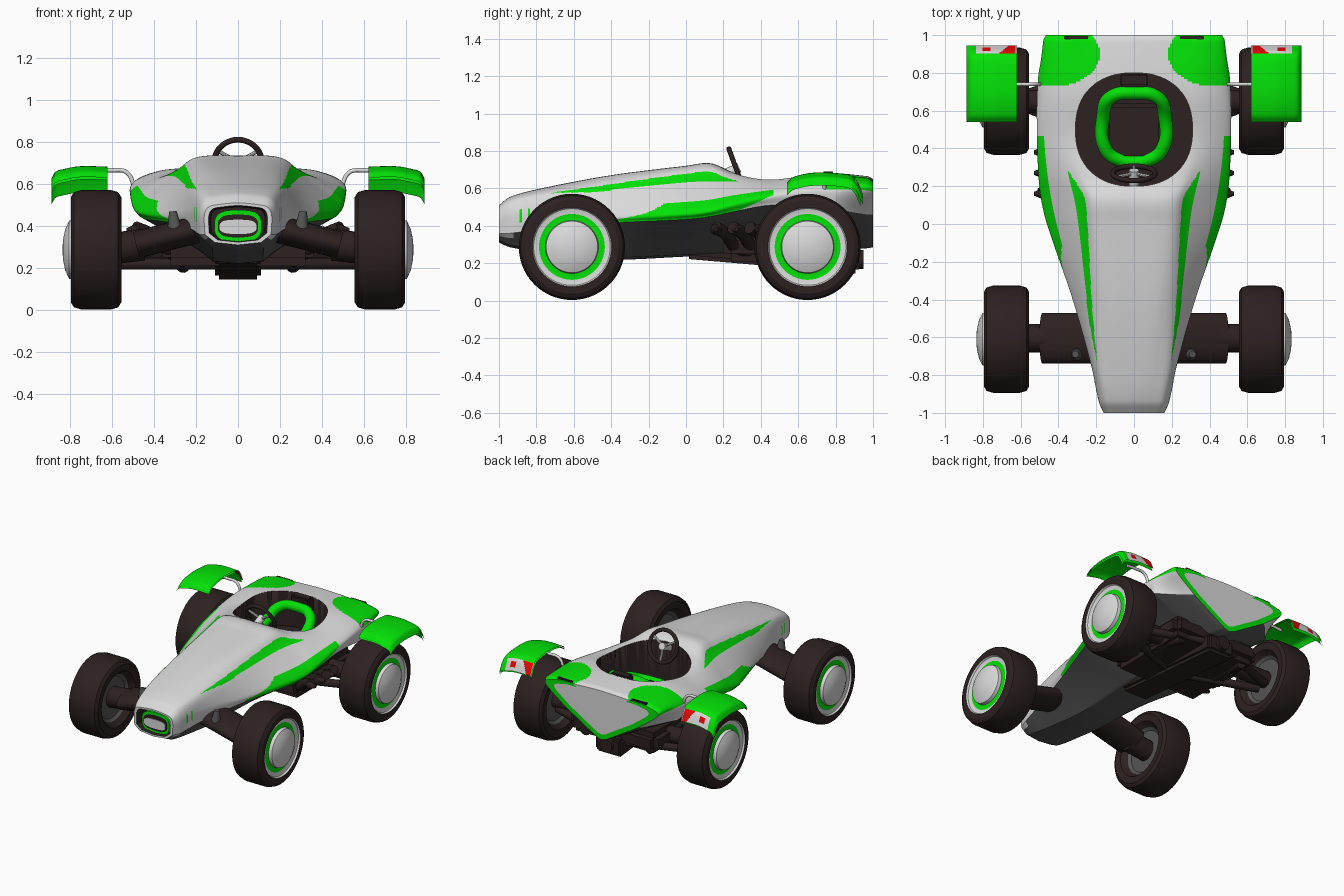
import bpy, bmesh, math
from mathutils import Vector, Matrix

if "Cube" in bpy.data.objects:
    bpy.data.objects.remove(bpy.data.objects["Cube"])

COLOURS = {"light_grey": (.7, .7, .7), "green": (.001, .76, .002), "dark_brown": (.026, .015, .015),
           "red": (.8, .002, .002), "mid_grey": (.09, .09, .09)}
MATS = []
for cname, c in COLOURS.items():
    m = bpy.data.materials.new(cname)
    m.diffuse_color = (*c, 1)
    m.use_nodes = True
    m.node_tree.nodes["Principled BSDF"].inputs["Base Color"].default_value = m.diffuse_color
    MATS.append(m)
LIGHT, GREEN, DARK, RED, GREY = range(5)


def finish(name, bm, mat=None, angle=35):
    bmesh.ops.recalc_face_normals(bm, faces=bm.faces)
    me = bpy.data.meshes.new(name)
    if mat is not None:
        for f in bm.faces:
            f.material_index = mat
    bm.to_mesh(me)
    bm.free()
    for m in MATS:
        me.materials.append(m)
    ob = bpy.data.objects.new(name, me)
    bpy.context.collection.objects.link(ob)
    bpy.ops.object.select_all(action='DESELECT')
    ob.select_set(True)
    bpy.context.view_layer.objects.active = ob
    bpy.ops.object.shade_smooth_by_angle(angle=math.radians(angle))
    return ob


def rows_at(rows, t):
    """Smooth interpolation of table rows by their first column."""
    i = max(k for k in range(len(rows) - 1) if rows[k][0] <= t + 1e-9)
    a, b = rows[i], rows[i + 1]
    p, n = rows[max(i - 1, 0)], rows[min(i + 2, len(rows) - 1)]
    h = b[0] - a[0]
    s = (t - a[0]) / h
    out = []
    for k in range(1, len(a)):
        ma = (b[k] - p[k]) / (b[0] - p[0]) * h
        mb = (n[k] - a[k]) / (n[0] - a[0]) * h
        out.append((2*s**3 - 3*s*s + 1) * a[k] + (s**3 - 2*s*s + s) * ma
                   + (3*s*s - 2*s**3) * b[k] + (s**3 - s*s) * mb)
    return out


def rod(name, p, q, r, mat, r2=None, flat=1, n=20):
    p, q = Vector(p), Vector(q)
    bm = bmesh.new()
    bmesh.ops.create_cone(bm, cap_ends=True, segments=n, radius1=r, radius2=r if r2 is None else r2, depth=(q - p).length)
    rot = (q - p).to_track_quat('Z', 'Y').to_matrix().to_4x4()
    bmesh.ops.transform(bm, matrix=Matrix.Translation((p + q) / 2) @ Matrix.Diagonal((1, flat, 1, 1)) @ rot, verts=bm.verts)
    return finish(name, bm, mat)


def box(name, centre, size, mat, bevel=.01):
    bm = bmesh.new()
    bmesh.ops.create_cube(bm, size=1, matrix=Matrix.Translation(centre) @ Matrix.Diagonal((*size, 1)))
    bmesh.ops.bevel(bm, geom=bm.edges[:], offset=bevel, segments=2, affect='EDGES')
    return finish(name, bm, mat)


def tube(name, pts, r, mat, closed=False):
    cu = bpy.data.curves.new(name, 'CURVE')
    cu.dimensions, cu.bevel_depth, cu.bevel_resolution, cu.use_fill_caps = '3D', r, 4, True
    sp = cu.splines.new('BEZIER')
    sp.bezier_points.add(len(pts) - 1)
    sp.use_cyclic_u = closed
    for b, p in zip(sp.bezier_points, pts):
        b.co, b.handle_left_type, b.handle_right_type = p, 'AUTO', 'AUTO'
    cu.materials.append(MATS[mat])
    bpy.context.collection.objects.link(bpy.data.objects.new(name, cu))


def prism(name, a, b, e, centre, depth, axis, mat):
    """Superellipse disc, extruded along y or z."""
    bm = bmesh.new()
    sg = lambda v, r: math.copysign(abs(v) ** (2 / e), v) * r
    pts = [(sg(math.cos(k * math.tau / 64), a), sg(math.sin(k * math.tau / 64), b)) for k in range(64)]
    f = bm.faces.new([bm.verts.new((u, 0, v) if axis == 'y' else (u, v, 0)) for u, v in pts])
    g = bmesh.ops.extrude_face_region(bm, geom=[f])['geom']
    d = Vector((0, depth, 0) if axis == 'y' else (0, 0, depth))
    bmesh.ops.translate(bm, vec=d, verts=[v for v in g if isinstance(v, bmesh.types.BMVert)])
    bmesh.ops.translate(bm, vec=centre, verts=bm.verts)
    return finish(name, bm, mat)


def lathe(name, prof, centre, s, n=56):
    """Revolve (radius, offset, material) around the x axis."""
    bm = bmesh.new()
    rings = [[bm.verts.new((centre[0] * s + o * s, centre[1] + r * math.cos(k * math.tau / n),
                            centre[2] + r * math.sin(k * math.tau / n))) for k in range(n)] for r, o, _ in prof]
    for i in range(len(prof) - 1):
        for k in range(n):
            a, b = rings[i], rings[i + 1]
            bm.faces.new((a[k], a[(k + 1) % n], b[(k + 1) % n], b[k])).material_index = prof[i][2]
    bm.faces.new(rings[0]).material_index = prof[0][2]
    bm.faces.new(rings[-1]).material_index = prof[-1][2]
    return finish(name, bm, None, 30)


# body stations: y, top z, top half width, mid x, mid z, max half width, shoulder z, belt z, keel half width, keel z
BODY = [(-1, .51, .09, .14, .49, .16, .45, .36, .11, .31), (-.94, .555, .10, .158, .53, .185, .47, .36, .12, .285),
        (-.75, .605, .115, .195, .568, .225, .48, .385, .12, .255), (-.4, .67, .15, .24, .605, .32, .465, .415, .12, .22),
        (0, .72, .19, .28, .645, .45, .485, .435, .12, .235), (.13, .733, .2, .3, .65, .48, .5, .45, .12, .24),
        (.25, .69, .22, .33, .645, .495, .53, .475, .12, .25), (.45, .66, .22, .37, .635, .505, .57, .51, .12, .26),
        (.7, .685, .22, .38, .66, .505, .6, .5, .12, .27), (.97, .665, .22, .38, .65, .48, .6, .46, .05, .28),
        (1, .65, .22, .37, .635, .465, .59, .46, .04, .285)]
K, NY = 20, 180


def body_ring(y):
    zt, wt, wm, zm, w, zs, zb, wb, z0 = rows_at(BODY, y)
    xb = w * (.985 - max(0, y - .8) * 1.6)
    top = [(-1, -wt, zt - .008), (0, 0, zt), (1, wt, zt - .008), (2, wm, zm), (3, w, zs), (4, xb, zb)]
    half = [rows_at(top, j / K) for j in range(4 * K + 1)]
    for (ax, az), (bx, bz) in (((xb, zb), (wb, z0 + .012)), ((wb, z0 + .012), (0, z0))):
        half += [(ax + (bx - ax) * j / K, az + (bz - az) * j / K) for j in range(1, K + 1)]
    return [(x, y, z) for x, z in half] + [(-x, y, z) for x, z in half[-2:0:-1]]


def scaled(ring, f, zc, y):
    return [(x * f, y, zc + (z - zc) * f) for x, _, z in ring]


def body_colour(ax, y, z, u):
    t1, t2 = (y + .75) / .85, (y + .38) / .85
    if u > (4.4 if y < -.92 else 4):   # underbody
        return GREY
    if 0 < t1 and y < .28:             # bonnet stripe
        f = min(t1, 1)
        hi = 1.95 + .2 * min(1, 4 * f) - .06 * f
        lo = 1.95 - .35 * f
        lo += (hi - lo) * max(0, (y - .14) / .14)
        if lo < u < hi:
            return GREEN
    if 0 < t2 < 1 and 4 - 1.32 * min(1, .35 + 2 * t2) < u < 4 - max(0, t2 - .78) * 4:   # side stripe
        return GREEN
    if ((ax - .42) / .24) ** 2 + ((y - .9) / .17) ** 2 < 1 and u < 3.1:   # tail corners
        return GREEN
    if .42 < z < .49 and ax > .15 and (-.89 < y < -.877 or -.85 < y < -.837):   # nose slots
        return GREEN
    return LIGHT


rings = [body_ring(-1 + 2 * i / NY) for i in range(NY + 1)]
nose, tail = rings[0], rings[-1]
rings = [scaled(nose, .8, .41, -.94), scaled(nose, .87, .41, -1)] + rings + [scaled(tail, .84, .53, 1)]
bm = bmesh.new()
vr = [[bm.verts.new(p) for p in r] for r in rings]
n = len(vr[0])
for i in range(len(vr) - 1):
    for j in range(n):
        f = bm.faces.new((vr[i][j], vr[i][(j + 1) % n], vr[i + 1][(j + 1) % n], vr[i + 1][j]))
        c = f.calc_center_median()
        if i == 0:
            f.material_index = DARK
        elif i == len(vr) - 2:
            f.material_index = LIGHT if abs(c.x) < .22 and c.z > .55 else GREEN
        elif i > 1:
            f.material_index = body_colour(abs(c.x), c.y, c.z, (min(j, n - 1 - j) + .5) / K)
bm.faces.new(vr[0]).material_index = DARK
bm.faces.new(vr[-1]).material_index = LIGHT
body = finish("body", bm)

# cockpit opening
cutter = prism("cockpit_cutter", .31, .3, 2.3, (0, .5, .42), .6, 'z', DARK)
cutter.hide_render = True
mod = body.modifiers.new("cockpit", 'BOOLEAN')
mod.object, mod.operation, mod.solver = cutter, 'DIFFERENCE', 'EXACT'
bpy.context.view_layer.objects.active = body
bpy.ops.object.modifier_apply(modifier="cockpit")
bpy.data.objects.remove(cutter)

# grille
prism("grille_ring", .112, .076, 3, (0, -.975, .4), .04, 'y', GREEN)
prism("grille_gap", .096, .054, 3, (0, -.98, .4), .04, 'y', DARK)
prism("grille_plate", .088, .034, 3, (0, -.985, .396), .04, 'y', LIGHT)

# seat
tube("seat_rim", [(-.1, .35, .46), (-.16, .42, .49), (-.165, .56, .53), (-.125, .67, .61), (0, .695, .63),
                  (.125, .67, .61), (.165, .56, .53), (.16, .42, .49), (.1, .35, .46)], .036, GREEN, True)
box("seat_cushion", (0, .49, .445), (.3, .3, .06), DARK, .02)
box("seat_support", (0, .76, .63), (.15, .07, .12), DARK)

# steering wheel
W = Matrix.Translation((0, .268, .705)) @ Matrix.Rotation(math.radians(110), 4, 'X')
bpy.ops.mesh.primitive_torus_add(major_radius=.112, minor_radius=.014, major_segments=40, minor_segments=10)
sw = bpy.context.object
sw.name, sw.matrix_world = "steering_wheel", W
sw.data.materials.append(MATS[DARK])
bpy.ops.object.shade_smooth()
for k in range(3):
    a = math.radians(-90 + 120 * k)
    rod("steering_spoke", W @ Vector((0, 0, 0)), W @ Vector((.11 * math.cos(a), .11 * math.sin(a), 0)), .009, LIGHT, n=8)
rod("steering_column", (0, .285, .71), (0, .17, .66), .026, LIGHT)

# engine and floor, the front of the floor sloping up into the keel
sump = box("sump", (0, .46, .21), (.22, .93, .13), DARK, .02)
for v in sump.data.vertices:
    v.co.z += max(0, .4 - v.co.y) * .2
box("engine", (0, .54, .285), (.72, .68, .15), DARK, .04)
rod("tail_pipe", (0, .7, .22), (0, .95, .22), .05, DARK)

TYRE = [(.15, -.06, GREY), (.17, -.075, DARK), (.2, -.115, DARK), (.25, -.12, DARK), (.274, -.105, DARK), (.284, -.07, DARK),
        (.284, .07, DARK), (.274, .105, DARK), (.25, .12, DARK), (.212, .12, LIGHT), (.205, .108, LIGHT),
        (.176, .1, GREEN), (.142, .104, LIGHT), (.138, .128, LIGHT), (.1, .146, LIGHT), (.05, .157, LIGHT), (.005, .16, LIGHT)]
FENDER = [(0, .54, .63), (1, .585, .662), (2, .7, .682), (3, .86, .672), (4, .91, .642), (5, .945, .57)]
LIP = [(.62, 0), (.75, .002), (.83, -.012), (.87, -.026), (.886, -.055)]

for s in (-1, 1):
    side = "right" if s > 0 else "left"
    lathe(side + "_front_wheel", TYRE, (.675, -.61, .287), s)
    lathe(side + "_rear_wheel", TYRE, (.675, .65, .287), s)
    # front suspension
    rod(side + "_front_arm", (.17 * s, -.605, .39), (.485 * s, -.605, .31), .065, DARK, flat=2.07, n=28)
    rod(side + "_front_hub", (.45 * s, -.605, .31), (.63 * s, -.605, .29), .075, DARK)
    rod(side + "_front_damper", (.3 * s, -.69, .38), (.31 * s, -.69, .47), .035, GREY, .018)
    # rear suspension
    rod(side + "_rear_axle", (.1 * s, .65, .28), (.63 * s, .65, .29), .06, DARK)
    rod(side + "_rear_arm", (.1 * s, .45, .22), (.58 * s, .62, .22), .028, DARK)
    rod(side + "_rear_link", (.1 * s, .85, .24), (.58 * s, .68, .24), .028, DARK)
    # exhausts
    for k in range(4):
        y = .16 + .09 * k
        tube(side + "_exhaust", [(.49 * s, y, .39), (.42 * s, y + .05, .36), (.32 * s, y + .12, .28), (.26 * s, .82, .24 - .01 * k)], .034, DARK)
        if k < 3:
            rod(side + "_exhaust_tip", (.48 * s, .16 + .11 * k, .38), (.53 * s, .16 + .11 * k, .38), .03, DARK, .01)
    # fender: painted outer skin with tail lights, and a plain inner skin
    for skin, drop in (("_fender", 0), ("_fender_lining", .012)):
        bm = bmesh.new()
        grid = []
        for i in range(61):
            fy, fz = rows_at(FENDER, i / 12)
            grid.append([])
            for j in range(39):
                x = .62 + .266 * j / 38
                grid[-1].append(bm.verts.new((x * s, fy - drop * i / 60, fz + rows_at(LIP, x)[0] - drop)))
        for i in range(60):
            for j in range(38):
                f = bm.faces.new((grid[i][j], grid[i][j + 1], grid[i + 1][j + 1], grid[i + 1][j]))
                c = f.calc_center_median()
                x = abs(c.x)
                if drop or c.y < .905 or x > .84:
                    f.material_index = GREEN
                else:
                    lit = .63 < x < .66 + 1.3 * (.945 - c.y) or (.76 < x < .8 and .918 < c.y < .935)
                    f.material_index = RED if lit else LIGHT
        finish(side + skin, bm)
    tube(side + "_fender_bracket", [(.68 * s, .74, .66), (.6 * s, .74, .665), (.53 * s, .74, .655), (.49 * s, .74, .58)], .01, LIGHT)
    box(side + "_tail_vent", (.305 * s, .984, .642), (.13, .024, .022), DARK, .004)
